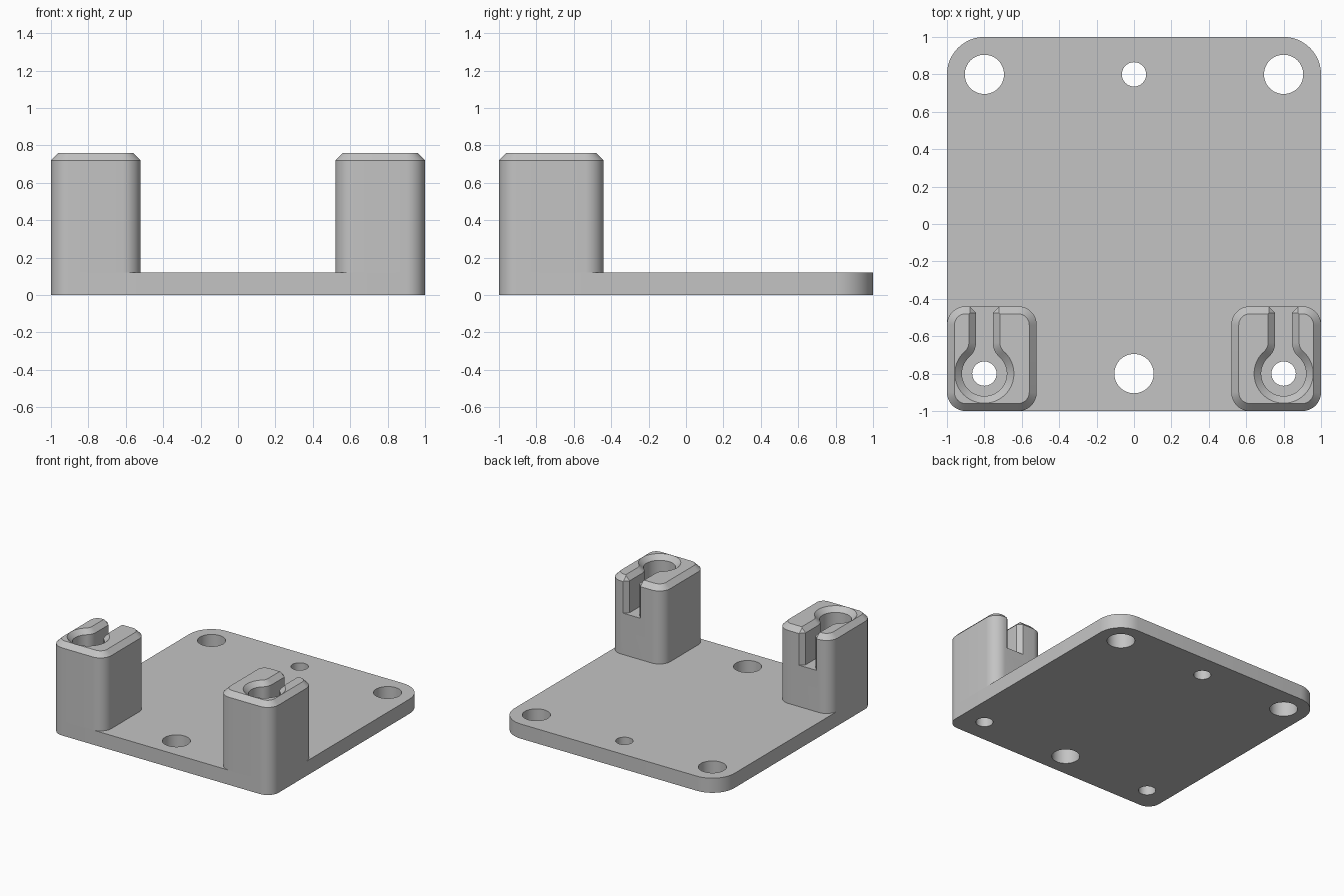
import bpy, bmesh, math

if "Cube" in bpy.data.objects:
    bpy.data.objects.remove(bpy.data.objects["Cube"])

grey = bpy.data.materials.new("plain grey")
grey.diffuse_color = (0.55, 0.55, 0.55, 1)
grey.use_nodes = True
grey.node_tree.nodes["Principled BSDF"].inputs["Base Color"].default_value = grey.diffuse_color


def arc(cx, cy, r, a0, a1, n=12):
    return [(cx + r * math.cos(math.radians(a0 + (a1 - a0) * i / n)),
             cy + r * math.sin(math.radians(a0 + (a1 - a0) * i / n))) for i in range(n + 1)]


def rounded_rect(x0, x1, y0, y1, r_front, r_back):
    f, b = r_front, r_back
    return (arc(x0 + f, y0 + f, f, 180, 270) + arc(x1 - f, y0 + f, f, 270, 360)
            + arc(x1 - b, y1 - b, b, 0, 90) + arc(x0 + b, y1 - b, b, 90, 180))


def loft(name, sections):
    """Skin matching outlines given as (z, points), bottom to top."""
    bm = bmesh.new()
    rings = [[bm.verts.new((x, y, z)) for x, y in pts] for z, pts in sections]
    n = len(rings[0])
    for a, b in zip(rings, rings[1:]):
        for i in range(n):
            j = (i + 1) % n
            bm.faces.new((a[i], a[j], b[j], b[i]))
    bm.faces.new(rings[0][::-1])
    bm.faces.new(rings[-1])
    bmesh.ops.recalc_face_normals(bm, faces=bm.faces)
    me = bpy.data.meshes.new(name)
    bm.to_mesh(me)
    bm.free()
    me.materials.append(grey)
    ob = bpy.data.objects.new(name, me)
    bpy.context.collection.objects.link(ob)
    return ob


def pin(x, y, r, z0, z1):
    circle = arc(x, y, r, 0, 360, 48)[:-1]
    return loft("hole_cutter", [(z0, circle), (z1, circle)])


def cut(ob, cutters):
    bpy.context.view_layer.objects.active = ob
    for c in cutters:
        m = ob.modifiers.new("cut", 'BOOLEAN')
        m.operation = 'DIFFERENCE'
        m.solver = 'EXACT'
        m.object = c
        bpy.ops.object.modifier_apply(modifier=m.name)
        bpy.data.objects.remove(c)


def smooth(ob):
    bpy.ops.object.select_all(action='DESELECT')
    ob.select_set(True)
    bpy.context.view_layer.objects.active = ob
    bpy.ops.object.shade_smooth_by_angle(angle=math.radians(30))


def keyhole(cx, cy, d):
    """Round pocket with a filleted slot to the back, widened by d."""
    slot, r, fillet = 0.045 + d, 0.12 + d, 0.10 - d
    fx = slot + fillet
    fy = math.sqrt((r + fillet) ** 2 - fx ** 2)
    a = math.degrees(math.atan2(fy, fx))
    right = arc(0, 0, r, -90, a, 24) + arc(fx, fy, fillet, 180 + a, 180, 10)[1:]
    # flared mouth at the back face
    right += [(slot, 0.325), (slot + 0.075, 0.40)]
    left = [(-x, y) for x, y in right[:0:-1]]
    return [(cx + x, cy + y) for x, y in right + left]


# base plate with six through holes
outline = rounded_rect(-1, 1, -1, 1, 0.1, 0.2)
plate = loft("base_plate", [(0, outline), (0.12, outline)])
holes = [(-0.8, 0.8, 0.105), (0.8, 0.8, 0.105), (0, -0.8, 0.105),
         (0, 0.8, 0.065), (-0.8, -0.8, 0.065), (0.8, -0.8, 0.065)]
cut(plate, [pin(x, y, r, -0.1, 0.3) for x, y, r in holes])
smooth(plate)

# two chamfered posts with keyhole pockets
for side, x0, x1 in (("left", -1, -0.52), ("right", 0.52, 1)):
    cx = -0.8 if side == "left" else 0.8
    body = rounded_rect(x0, x1, -1, -0.44, 0.1, 0.1)
    top = rounded_rect(x0 + 0.04, x1 - 0.04, -0.96, -0.48, 0.06, 0.06)
    post = loft(side + "_post", [(0.12, body), (0.72, body), (0.76, top)])
    pocket = loft("keyhole_cutter", [(0.46, keyhole(cx, -0.8, 0)), (0.722, keyhole(cx, -0.8, 0)),
                                     (0.76, keyhole(cx, -0.8, 0.038)), (0.80, keyhole(cx, -0.8, 0.076))])
    cut(post, [pocket, pin(cx, -0.8, 0.065, 0.0, 0.6)])
    smooth(post)
